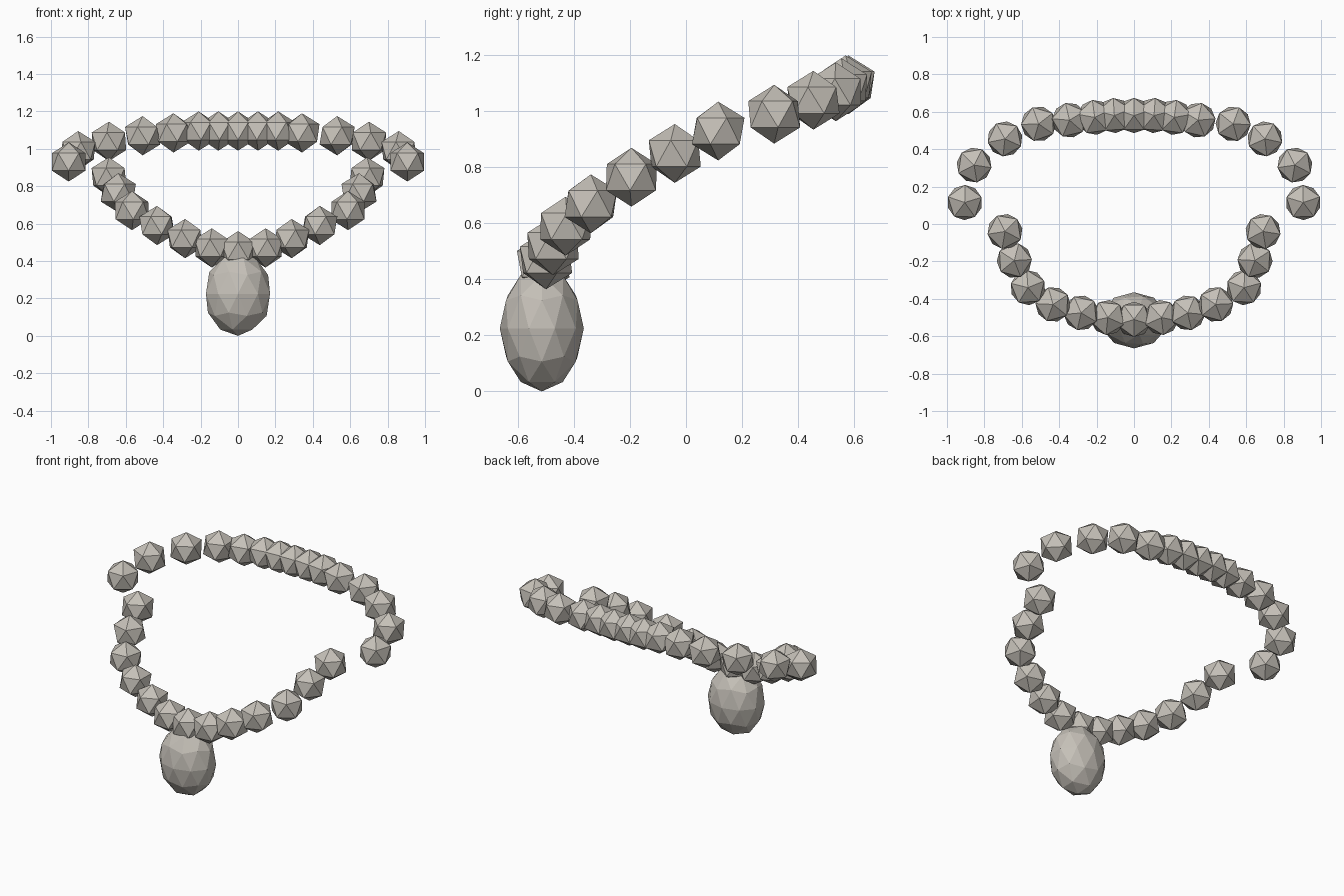
import bpy
from math import atan2
from mathutils import Vector

cube = bpy.data.objects.get("Cube")
if cube:
    bpy.data.objects.remove(cube, do_unlink=True)

BEAD_RADIUS = 0.105

# One stone colour for the whole necklace
stone = bpy.data.materials.new("warm grey stone")
stone.use_nodes = True
colour = (0.56, 0.53, 0.48, 1.0)
stone.diffuse_color = colour
stone.node_tree.nodes["Principled BSDF"].inputs["Base Color"].default_value = colour


def faceted_stone(name, location, radius, subdivisions, turn=0.0, scale=(1, 1, 1)):
    """Add one flat-shaded gem."""
    bpy.ops.mesh.primitive_ico_sphere_add(
        subdivisions=subdivisions, radius=radius, location=location, rotation=(0, 0, turn))
    gem = bpy.context.object
    gem.name = name
    gem.scale = scale
    gem.data.materials.append(stone)
    return gem


# Bead pairs from back to front: right x, left x, shared y and z
bead_pairs = [
    (-0.105, 0.107, 0.58, 1.095),
    (-0.21, 0.215, 0.57, 1.095),
    (-0.345, 0.342, 0.555, 1.085),
    (-0.51, 0.53, 0.535, 1.07),
    (-0.69, 0.70, 0.455, 1.04),
    (-0.855, 0.86, 0.315, 0.99),
    (-0.905, 0.905, 0.115, 0.93),
    (-0.69, 0.69, -0.04, 0.85),
    (-0.64, 0.647, -0.195, 0.765),
    (-0.567, 0.588, -0.34, 0.67),
    (-0.433, 0.437, -0.43, 0.59),
    (-0.283, 0.287, -0.475, 0.52),
    (-0.14, 0.147, -0.5, 0.47),
]

# Single beads on the centre line, then the pairs
beads = [("back_centre_bead", Vector((0, 0.58, 1.095))),
         ("front_centre_bead", Vector((0, -0.51, 0.455)))]
for number, (right_x, left_x, y, z) in enumerate(bead_pairs, start=1):
    beads.append((f"right_bead_{number}", Vector((right_x, y, z))))
    beads.append((f"left_bead_{number}", Vector((left_x, y, z))))

# Every bead is turned to face outwards from the middle of the loop
for name, centre in beads:
    facing = atan2(centre.y / 0.55 ** 2, centre.x / 0.9 ** 2)
    faceted_stone(name, centre, BEAD_RADIUS, 1, turn=facing)

# Large oval pendant below the front bead
faceted_stone("pendant", (0, -0.515, 0.225), 1.0, 2, scale=(0.18, 0.15, 0.225))
